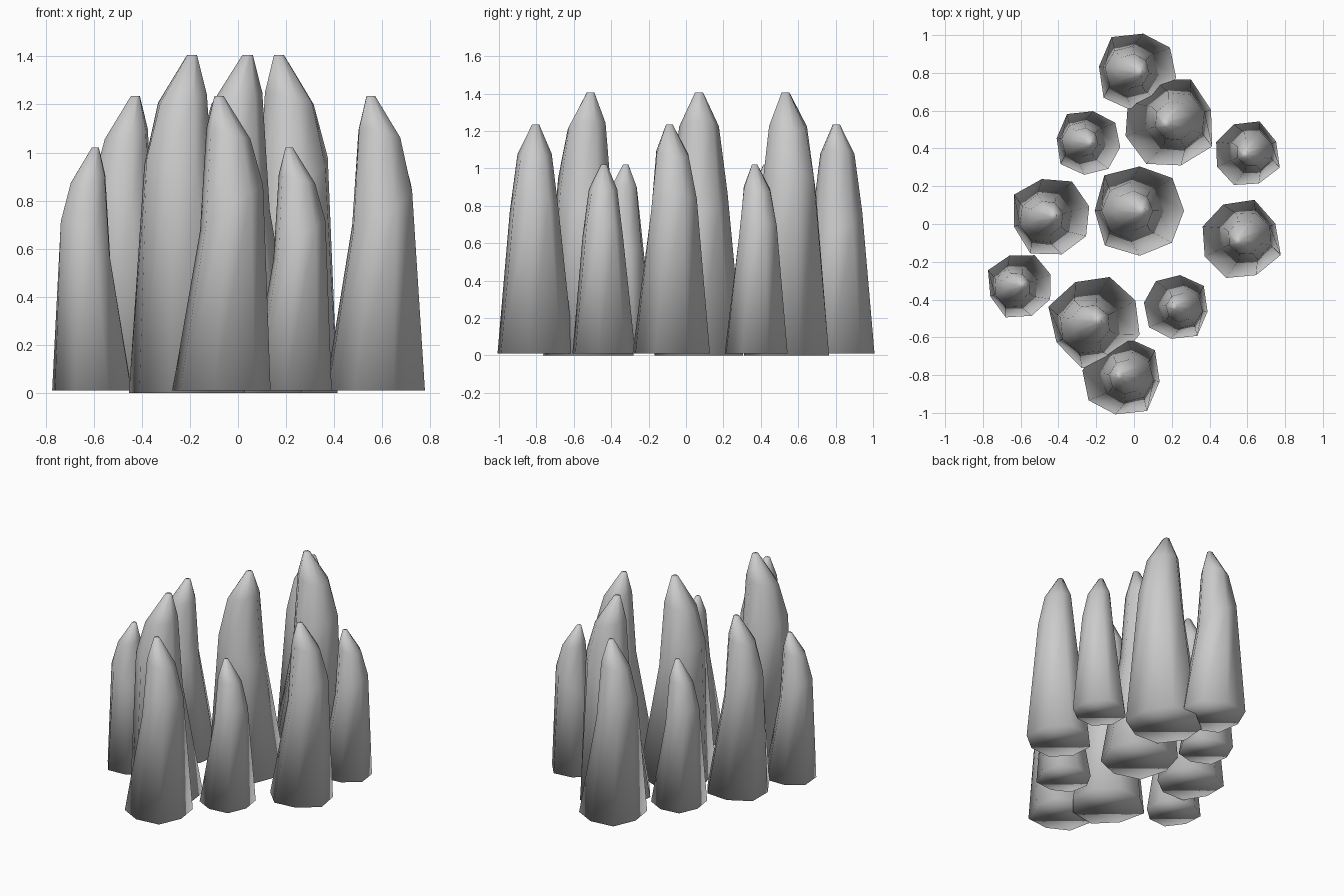
import bpy
import bmesh
from math import cos, sin, pi, radians
from mathutils import Matrix, Vector

if "Cube" in bpy.data.objects:
    bpy.data.objects.remove(bpy.data.objects["Cube"], do_unlink=True)

stone = bpy.data.materials.new("grey_stone")
stone.use_nodes = True
GREY = (0.6, 0.6, 0.6, 1)
stone.diffuse_color = GREY
stone.node_tree.nodes["Principled BSDF"].inputs["Base Color"].default_value = GREY

SIDES = 8
# Slight irregularity of the footprint, corner by corner
BASE_RADII = [0.235, 0.245, 0.235, 0.265, 0.238, 0.26, 0.238, 0.24]
# Rings above the base: radius, lean along -x, height, tilt (rise on the leaning side)
RINGS = [(0.152, 0.05, 0.87, 0.11), (0.106, 0.035, 1.225, -0.025), (0.022, -0.01, 1.405, 0)]


def stalagmite(name, x, y, height, turn):
    """Leaning eight-sided spike with a blunt tip and a flat base."""
    bm = bmesh.new()
    angles = [2 * pi * i / SIDES for i in range(SIDES)]
    rings = [[bm.verts.new((r * cos(a), r * sin(a), 0)) for r, a in zip(BASE_RADII, angles)]]
    for radius, lean, z, tilt in RINGS:
        rings.append([bm.verts.new((radius * cos(a) - lean, radius * sin(a), z - tilt * cos(a)))
                      for a in angles])
    for low, high in zip(rings, rings[1:]):
        for i in range(SIDES):
            j = (i + 1) % SIDES
            bm.faces.new((low[i], low[j], high[j], high[i]))
    bm.faces.new(rings[-1])
    bm.faces.new(rings[0][::-1])
    for face in bm.faces:
        face.smooth = True
    size = height / RINGS[-1][2]
    bm.transform(Matrix.Rotation(radians(turn), 4, "Z") @ Matrix.Scale(size, 4))
    mesh = bpy.data.meshes.new(name)
    bm.to_mesh(mesh)
    bm.free()
    mesh.materials.append(stone)
    obj = bpy.data.objects.new(name, mesh)
    obj.location = Vector((x, y, 0 if height > 1.3 else 0.01))
    bpy.context.collection.objects.link(obj)


TALL, MEDIUM, SHORT = 1.405, 1.225, 1.01

# Tall spikes
stalagmite("tall_spike_centre", 0.03, 0.07, TALL, 0)
stalagmite("tall_spike_front", -0.2, -0.515, TALL, 28)
stalagmite("tall_spike_back", 0.18, 0.535, TALL, 197)

# Medium spikes
stalagmite("medium_spike_front", -0.07, -0.805, MEDIUM, 172)
stalagmite("medium_spike_left", 0.56, -0.085, MEDIUM, 205)
stalagmite("medium_spike_right", -0.435, 0.04, MEDIUM, 15)
stalagmite("medium_spike_back", 0.02, 0.805, MEDIUM, -8)

# Short spikes
stalagmite("short_spike_front_left", 0.22, -0.44, SHORT, 172)
stalagmite("short_spike_front_right", -0.6, -0.325, SHORT, 20)
stalagmite("short_spike_back_left", 0.595, 0.37, SHORT, 203)
stalagmite("short_spike_back_right", -0.24, 0.43, SHORT, -8)
